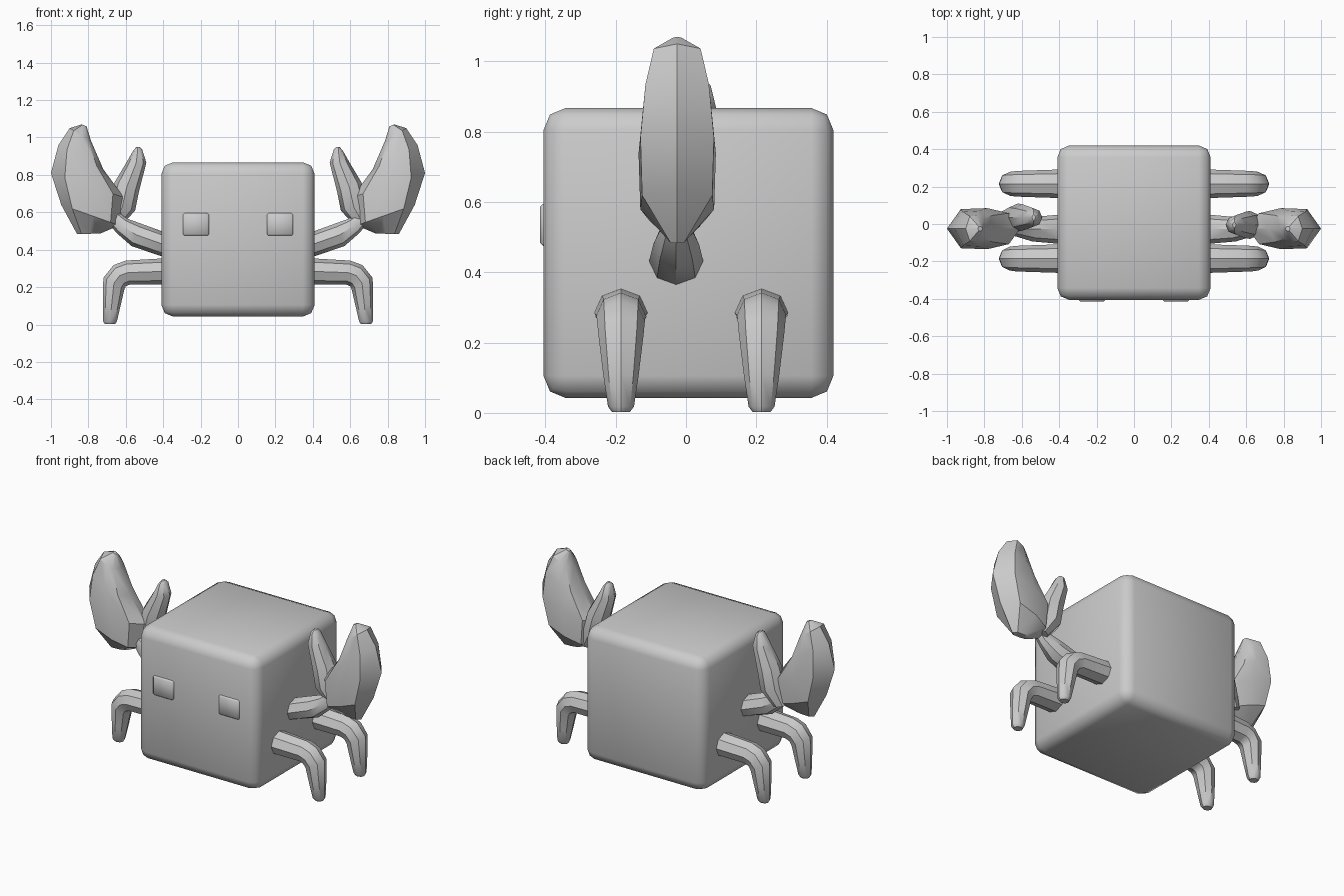
import bpy, bmesh, math
from mathutils import Vector

if "Cube" in bpy.data.objects:
    bpy.data.objects.remove(bpy.data.objects["Cube"])

OCT = [(math.cos(math.radians(a)), math.sin(math.radians(a))) for a in range(0, 360, 45)]
# claw section: sharp ridge outside, broad flat cheeks
CLAW = [(-1, 0), (-.7, -.75), (-.1, -1), (.62, -.95), (1, 0), (.62, .95), (-.1, 1), (-.7, .75)]


def finish(obj, angle):
    bpy.ops.object.select_all(action='DESELECT')
    obj.select_set(True)
    bpy.context.view_layer.objects.active = obj
    bpy.ops.object.shade_smooth_by_angle(angle=math.radians(angle))


def loft(name, sections, side, y, shape=OCT, angle=40):
    """Skin rings given as (x1, z1, x2, z2, half thickness) in the xz plane."""
    bm = bmesh.new()
    rings = []
    for x1, z1, x2, z2, t in sections:
        a, b = Vector((x1, 0, z1)), Vector((x2, 0, z2))
        mid, half = (a + b) / 2, (b - a) / 2
        ring = []
        for u, v in shape:
            p = mid + half * u
            ring.append(bm.verts.new((side * p.x, y + t * v, p.z)))
        rings.append(ring)
    n = len(shape)
    for r, s in zip(rings, rings[1:]):
        for i in range(n):
            bm.faces.new((r[i], r[(i + 1) % n], s[(i + 1) % n], s[i]))
    bm.faces.new(rings[0])
    bm.faces.new(rings[-1])
    bmesh.ops.recalc_face_normals(bm, faces=bm.faces)
    mesh = bpy.data.meshes.new(name)
    bm.to_mesh(mesh)
    bm.free()
    obj = bpy.data.objects.new(name, mesh)
    bpy.context.collection.objects.link(obj)
    finish(obj, angle)


def box(name, loc, size, bevel, segments):
    bpy.ops.mesh.primitive_cube_add(size=1, location=loc)
    obj = bpy.context.object
    obj.name = name
    obj.scale = size
    bpy.ops.object.transform_apply(location=False, rotation=False, scale=True)
    mod = obj.modifiers.new("bevel", 'BEVEL')
    mod.width = bevel
    mod.segments = segments
    bpy.ops.object.modifier_apply(modifier=mod.name)
    finish(obj, 50)


# body
box("body", (0, 0.007, 0.455), (0.82, 0.825, 0.825), 0.063, 2)

leg = [(.36, .215, .36, .355, .077), (.41, .215, .41, .353, .076),
       (.58, .213, .60, .342, .07), (.60, .205, .665, .318, .068),
       (.607, .19, .72, .25, .064), (.628, .10, .723, .11, .05),
       (.647, .018, .722, .018, .037), (.657, .002, .712, .002, .025)]
arm = [(.36, .38, .36, .48, .077), (.41, .365, .41, .50, .077),
       (.57, .42, .52, .54, .065), (.65, .49, .59, .565, .042),
       (.69, .54, .64, .60, .03)]
claw = [(.735, .487, .86, .483, .02), (.635, .53, .945, .64, .105),
        (.61, .68, 1.0, .81, .11), (.72, .83, .96, .96, .095),
        (.785, .98, .90, 1.05, .07), (.81, 1.06, .835, 1.07, .012)]
finger = [(.63, .52, .72, .54, .045), (.55, .61, .69, .64, .075),
          (.53, .71, .66, .76, .07), (.49, .865, .60, .86, .052),
          (.512, .935, .56, .93, .035), (.527, .95, .545, .948, .015)]

for side, label in ((1, "right"), (-1, "left")):
    # eyes
    box(label + "_eye", (side * .225, -.40, .535), (.14, .03, .12), .008, 1)
    # walking legs
    loft(label + "_front_leg", leg, side, -.185)
    loft(label + "_back_leg", leg, side, .215)
    # arm and pincer
    loft(label + "_arm", arm, side, -.028)
    loft(label + "_claw", claw, side, -.025, CLAW, 35)
    loft(label + "_claw_finger", finger, side, -.005 if side > 0 else .035)
